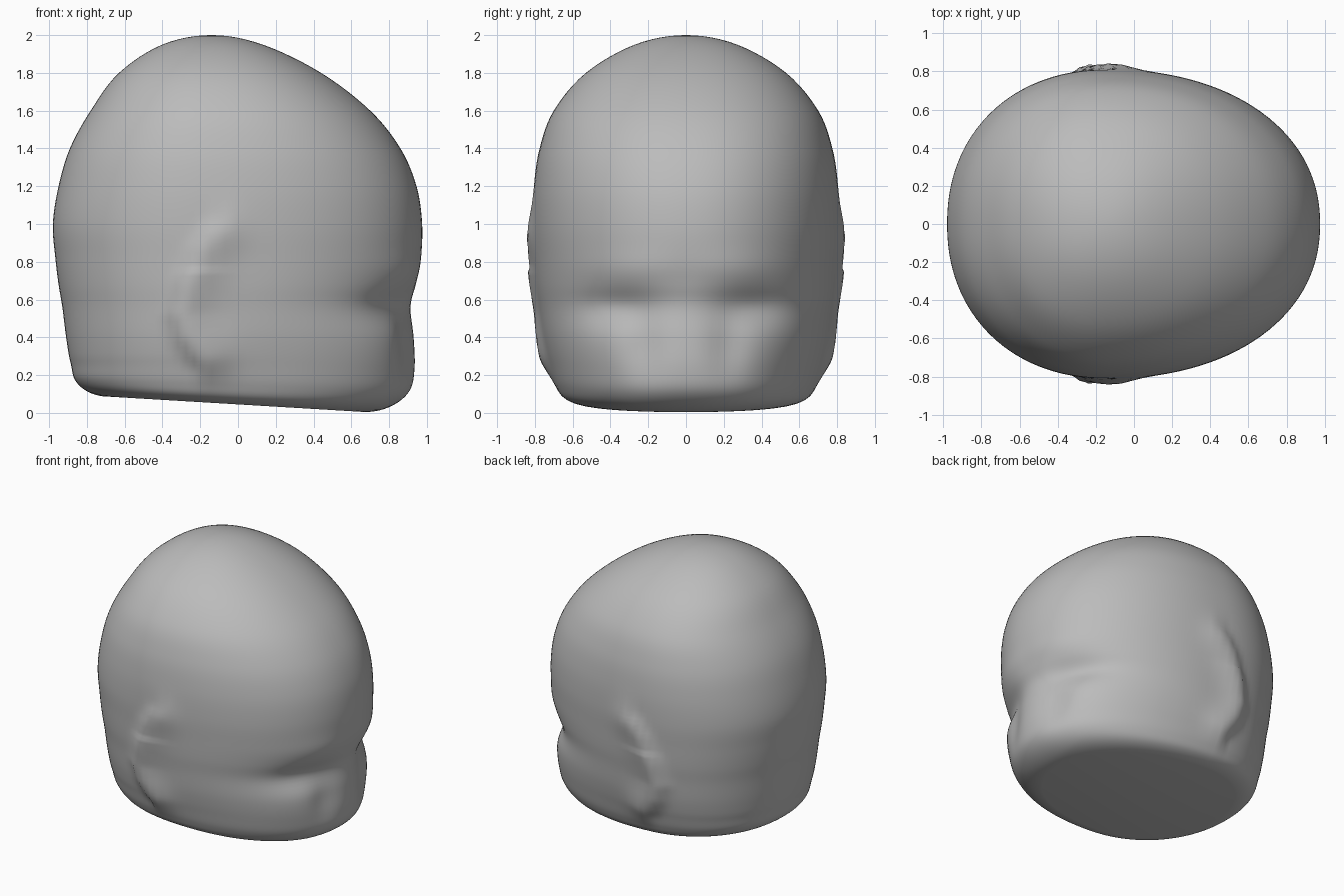
import bpy, bmesh, math
from mathutils import Vector

cube = bpy.data.objects.get("Cube")
if cube:
    bpy.data.objects.remove(cube)

SEGMENTS = 120
STEPS = 6
CENTRE = -0.14

# Profile rows: height, back x, face x, half width (end rows only steer the curve)
ROWS = [Vector(r) for r in (
    (0, -0.55, 0.5, 0.4), (0, -0.72, 0.68, 0.56), (0.04, -0.81, 0.82, 0.65),
    (0.12, -0.865, 0.91, 0.69), (0.24, -0.885, 0.935, 0.72),
    (0.4, -0.91, 0.93, 0.755), (0.56, -0.93, 0.915, 0.775),
    (0.68, -0.95, 0.94, 0.79), (0.82, -0.967, 0.967, 0.8),
    (1, -0.98, 0.975, 0.81), (1.2, -0.95, 0.945, 0.805),
    (1.4, -0.89, 0.86, 0.775), (1.6, -0.78, 0.7, 0.7),
    (1.8, -0.63, 0.44, 0.53), (1.95, -0.4, 0.13, 0.27),
    (2, CENTRE, CENTRE, 0), (1.95, 0.13, -0.4, -0.27))]

# Ear ridge as seen from the side: x, z
EAR = [Vector(p) for p in ((-0.12, 0.95), (-0.2, 0.85), (-0.27, 0.68),
                           (-0.31, 0.52), (-0.27, 0.4), (-0.19, 0.29))]


def spline(a, b, c, d, t):
    return 0.5 * (2 * b + (c - a) * t + (2 * a - 5 * b + 4 * c - d) * t * t
                  + (3 * b - a - 3 * c + d) * t ** 3)


def bump(u, v, width, height):
    return math.exp(-(u / width) ** 2 - (v / height) ** 2)


def ear_swell(x, z):
    """Raised rim, steep behind and fading forward into the cheek."""
    p = Vector((x, z))
    best, side = 9, 0
    for a, b in zip(EAR, EAR[1:]):
        d = b - a
        t = min(1, max(0, (p - a).dot(d) / d.length_squared))
        q = a + d * t
        if (p - q).length < best:
            best, side = (p - q).length, x - q.x
    width = 0.13 if side > 0 else 0.055
    strength = 0.045 if z < 0.75 else 0.035
    return strength * math.exp(-(best / width) ** 2)


def sculpt(x, y, z):
    """Add facial features and ears to a point on the plain skull."""
    side = abs(y)
    if x > 0.3:
        x -= 0.045 * bump(side - 0.36, z - 0.56, 0.2, 0.1)    # eye sockets
        x -= 0.03 * bump(side - 0.22, z - 0.36, 0.1, 0.18)    # beside the nose
        x += 0.015 * bump(side - 0.5, z - 0.36, 0.16, 0.16)   # cheeks
        x += 0.012 * bump(side - 0.3, z - 0.76, 0.25, 0.1)    # brow
    if side > 0.3:
        y += math.copysign(ear_swell(x, z), y)
    # Sloping cut under the head
    z += max(0, 0.045 - 0.06 * x) * max(0, 1 - z / 0.3)
    return x, y, z


def ring_points(row):
    z, back, face, half = row
    for i in range(SEGMENTS):
        angle = math.tau * i / SEGMENTS
        c, s = math.cos(angle), math.sin(angle)
        reach = face - CENTRE if c > 0 else CENTRE - back
        power = 2 / 2.15
        yield sculpt(CENTRE + math.copysign(abs(c) ** power, c) * reach,
                     math.copysign(abs(s) ** power, s) * half, z)


# Loft the rings
bm = bmesh.new()
rings = []
for a, b, c, d in zip(ROWS, ROWS[1:], ROWS[2:], ROWS[3:]):
    for k in range(STEPS):
        rings.append([bm.verts.new(p) for p in ring_points(spline(a, b, c, d, k / STEPS))])
for low, high in zip(rings, rings[1:]):
    for i in range(SEGMENTS):
        j = (i + 1) % SEGMENTS
        bm.faces.new((low[i], low[j], high[j], high[i]))

# Crown and flat underside
crown = bm.verts.new((CENTRE, 0, 2))
top = rings[-1]
for i in range(SEGMENTS):
    bm.faces.new((top[i], top[(i + 1) % SEGMENTS], crown))
bm.faces.new(rings[0][::-1])
bmesh.ops.recalc_face_normals(bm, faces=bm.faces)

mesh = bpy.data.meshes.new("head")
bm.to_mesh(mesh)
bm.free()
head = bpy.data.objects.new("head", mesh)
bpy.context.collection.objects.link(head)

# Plain grey
grey = bpy.data.materials.new("plain_grey")
grey.use_nodes = True
colour = (0.5, 0.5, 0.5, 1)
grey.diffuse_color = colour
grey.node_tree.nodes["Principled BSDF"].inputs["Base Color"].default_value = colour
mesh.materials.append(grey)

bpy.context.view_layer.objects.active = head
head.select_set(True)
bpy.ops.object.shade_smooth_by_angle(angle=math.radians(40))
